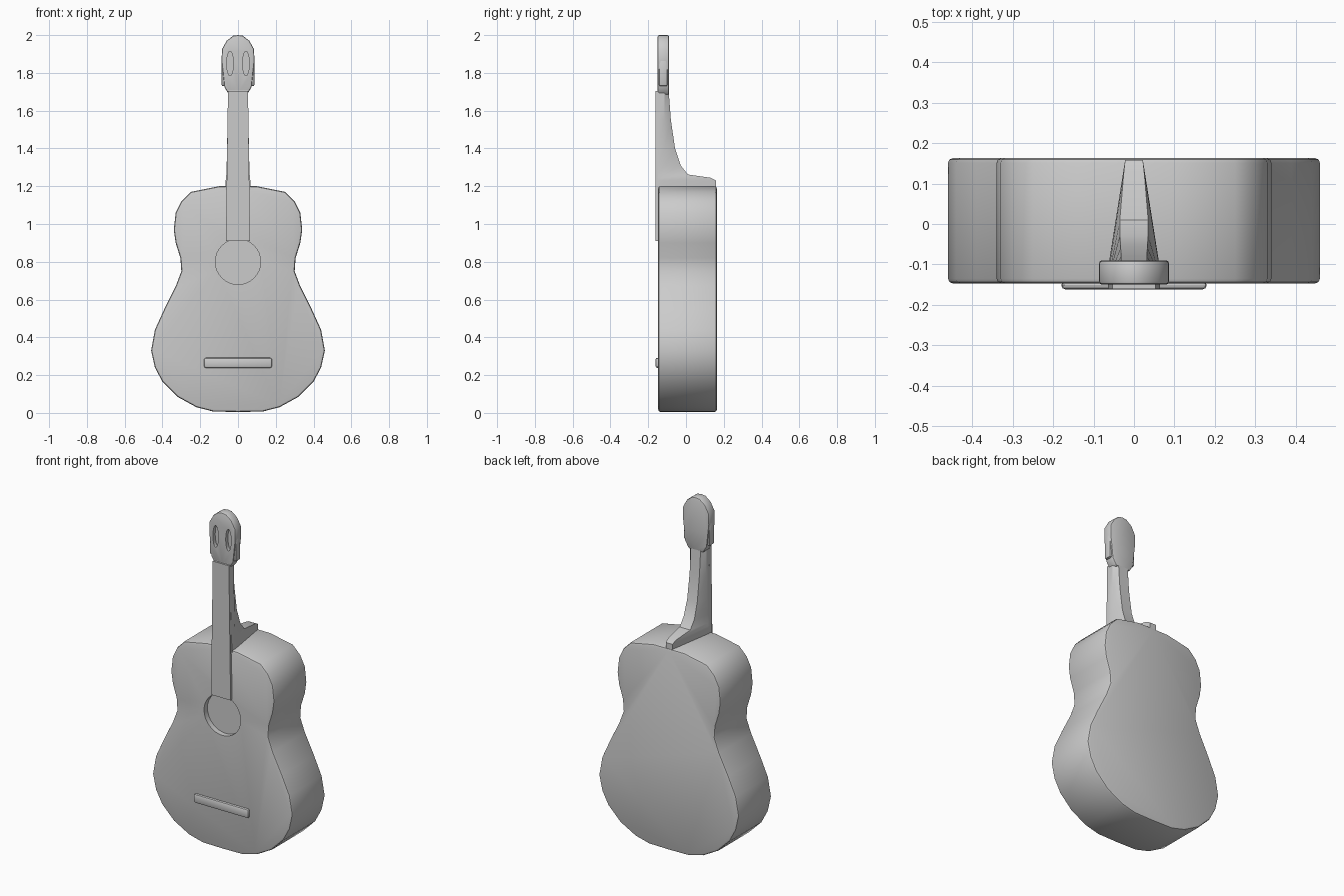
import bpy
import bmesh
from math import cos, sin, pi, radians

if "Cube" in bpy.data.objects:
    bpy.data.objects.remove(bpy.data.objects["Cube"])

grey = bpy.data.materials.new("plain grey")
grey.use_nodes = True
colour = (0.6, 0.6, 0.6, 1)
grey.diffuse_color = colour
grey.node_tree.nodes["Principled BSDF"].inputs["Base Color"].default_value = colour


def loft(name, rings):
    """Skin a list of equal rings of points and cap both ends."""
    bm = bmesh.new()
    loops = [[bm.verts.new(p) for p in ring] for ring in rings]
    n = len(loops[0])
    for a, b in zip(loops, loops[1:]):
        for i in range(n):
            j = (i + 1) % n
            bm.faces.new((a[i], a[j], b[j], b[i]))
    bm.faces.new(loops[0][::-1])
    bm.faces.new(loops[-1])
    bmesh.ops.recalc_face_normals(bm, faces=bm.faces)
    mesh = bpy.data.meshes.new(name)
    bm.to_mesh(mesh)
    bm.free()
    mesh.materials.append(grey)
    ob = bpy.data.objects.new(name, mesh)
    bpy.context.collection.objects.link(ob)
    return ob


def slab(name, outline, front, back):
    """Extrude an x-z outline from front to back."""
    return loft(name, [[(x, y, z) for x, z in outline] for y in (front, back)])


def mirrored(half):
    """Close a right-hand half outline that starts and ends on the axis."""
    return half + [(-x, z) for x, z in half[-2:0:-1]]


def oval(cx, cz, rx, rz, n=32):
    return [(cx + rx * cos(2 * pi * i / n), cz + rz * sin(2 * pi * i / n)) for i in range(n)]


def rect(x0, x1, z0, z1):
    return [(x0, z0), (x1, z0), (x1, z1), (x0, z1)]


def apply(ob, kind, **settings):
    mod = ob.modifiers.new(kind.title(), kind)
    for key, value in settings.items():
        setattr(mod, key, value)
    bpy.context.view_layer.objects.active = ob
    bpy.ops.object.modifier_apply(modifier=mod.name)


def soften(ob, width, segments=2):
    apply(ob, 'BEVEL', width=width, segments=segments, limit_method='ANGLE',
          angle_limit=radians(45))


def carve(ob, outline, front, back):
    cutter = slab("cutter", outline, front, back)
    apply(ob, 'BOOLEAN', operation='DIFFERENCE', object=cutter, solver='EXACT')
    bpy.data.objects.remove(cutter)


# Waisted body with a shallow sound hole
body = slab("body", mirrored([
    (0, 0.005), (0.13, 0.007), (0.22, 0.03), (0.32, 0.085), (0.40, 0.165),
    (0.44, 0.24), (0.46, 0.33), (0.44, 0.44), (0.39, 0.55), (0.33, 0.67),
    (0.30, 0.75), (0.305, 0.82), (0.33, 0.90), (0.34, 0.97), (0.33, 1.06),
    (0.30, 1.12), (0.25, 1.17), (0.10, 1.20), (0, 1.20)]), -0.147, 0.163)
soften(body, 0.012)
carve(body, oval(0, 0.80, 0.12, 0.12), -0.2, -0.115)

# Neck sweeping back into the heel: height, back depth, front and back half widths
neck = loft("neck_and_heel", [
    [(-w, -0.15, z), (w, -0.15, z), (w, -0.115, z), (b, y, z), (-b, y, z), (-w, -0.115, z)]
    for z, y, w, b in [
        (1.18, 0.158, 0.065, 0.022), (1.23, 0.158, 0.065, 0.022),
        (1.245, 0.13, 0.064, 0.025), (1.262, 0.01, 0.062, 0.035),
        (1.31, -0.028, 0.06, 0.035), (1.40, -0.058, 0.058, 0.033),
        (1.55, -0.08, 0.055, 0.032), (1.71, -0.092, 0.053, 0.032)]])

# Fingerboard running down to the sound hole
fingerboard = slab("fingerboard", [(-0.064, 0.91), (0.064, 0.91), (0.053, 1.705),
                                   (-0.053, 1.705)], -0.161, -0.14)

# Rounded headstock with two slots
headstock = slab("headstock", mirrored([
    (0, 1.685), (0.048, 1.685), (0.072, 1.725), (0.08, 1.80), (0.087, 1.86),
    (0.085, 1.925), (0.06, 1.97), (0.025, 1.997), (0, 2.0)]), -0.15, -0.09)
soften(headstock, 0.008)

# Tuner plates on the headstock sides
tuners = []
for side, word in ((1, "left"), (-1, "right")):
    carve(headstock, oval(side * 0.042, 1.85, 0.018, 0.065, 16), -0.2, -0.128)
    plate = slab(word + "_tuner_plate", rect(side * 0.06, side * 0.087, 1.73, 1.87),
                 -0.143, -0.098)
    soften(plate, 0.008)
    tuners.append(plate)

# Low bridge
bridge = slab("bridge", rect(-0.18, 0.18, 0.238, 0.292), -0.162, -0.14)
soften(bridge, 0.012)

# Smooth shading with crisp edges
for ob in [body, neck, fingerboard, headstock, bridge] + tuners:
    bpy.ops.object.select_all(action='DESELECT')
    ob.select_set(True)
    bpy.context.view_layer.objects.active = ob
    bpy.ops.object.shade_smooth_by_angle(angle=radians(35))
